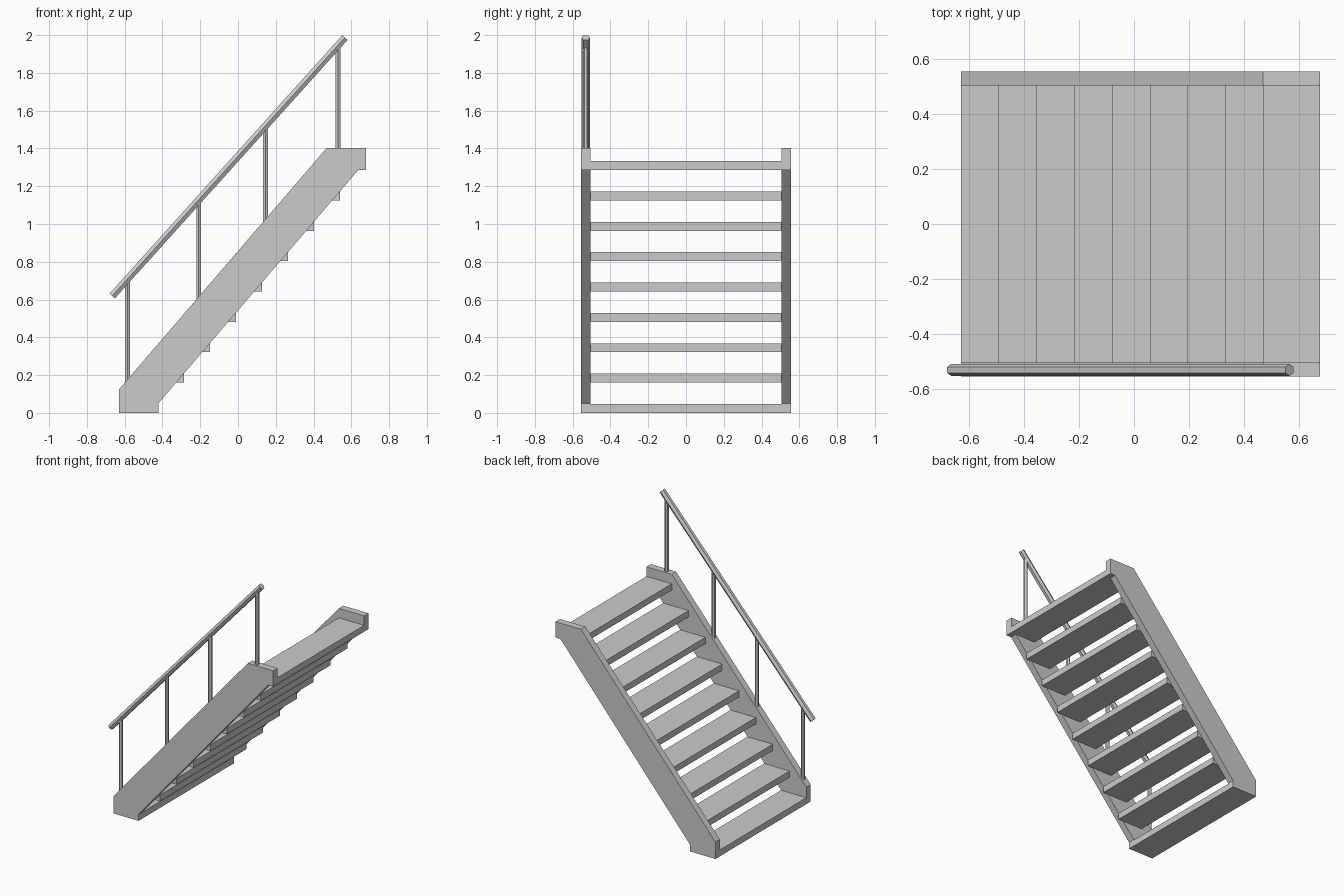
import bpy, bmesh, math
from mathutils import Vector, Matrix

if "Cube" in bpy.data.objects:
    bpy.data.objects.remove(bpy.data.objects["Cube"])


def finish(name, bm):
    bmesh.ops.recalc_face_normals(bm, faces=bm.faces)
    mesh = bpy.data.meshes.new(name)
    bm.to_mesh(mesh)
    bm.free()
    obj = bpy.data.objects.new(name, mesh)
    bpy.context.collection.objects.link(obj)
    return obj


def extrude_profile(name, points, y0, y1):
    """Extrude an xz outline from y0 to y1."""
    bm = bmesh.new()
    face = bm.faces.new([bm.verts.new((x, y0, z)) for x, z in points])
    new = bmesh.ops.extrude_face_region(bm, geom=[face])["geom"]
    verts = [g for g in new if isinstance(g, bmesh.types.BMVert)]
    bmesh.ops.translate(bm, verts=verts, vec=(0, y1 - y0, 0))
    return finish(name, bm)


def hex_bar(name, a, b, radius):
    """Six-sided bar between two points in an xz plane, corners toward +-y."""
    a, b = Vector(a), Vector(b)
    side = Vector((0, 1, 0))
    up = (b - a).normalized().cross(side)
    bm = bmesh.new()
    rings = []
    for p in (a, b):
        rings.append([bm.verts.new(p + radius * (math.cos(i * math.pi / 3) * side
                                                 + math.sin(i * math.pi / 3) * up))
                      for i in range(6)])
    for i in range(6):
        j = (i + 1) % 6
        bm.faces.new((rings[0][i], rings[0][j], rings[1][j], rings[1][i]))
    for ring in rings:
        bm.faces.new(ring)
    return finish(name, bm)


INNER, OUTER = 0.505, 0.556
RAIL_Y = -0.531

# Side stringers
outline = [(-0.63, 0), (-0.422, 0), (-0.422, 0.05), (0.637, 1.286),
           (0.677, 1.286), (0.677, 1.403), (0.47, 1.403), (-0.63, 0.125)]
for label, sign in (("front", -1), ("back", 1)):
    extrude_profile(label + "_stringer", outline, sign * INNER, sign * OUTER)

# Nine open treads
for i in range(9):
    x, z = -0.63 + i * 0.1375, i * 0.1607
    extrude_profile(f"tread_{i + 1}",
                    [(x, z), (x + 0.207, z), (x + 0.207, z + 0.047), (x, z + 0.047)],
                    -INNER, INNER)

# Sloping handrail
start, end = Vector((-0.666, RAIL_Y, 0.619)), Vector((0.566, RAIL_Y, 1.987))
hex_bar("handrail", start, end, 0.022)

# Upright posts, from the stringer top to the rail
slope = (end.z - start.z) / (end.x - start.x)
for i, x in enumerate((-0.585, -0.208, 0.146, 0.529)):
    foot = min(0.125 + (x + 0.63) * 1.162, 1.403) - 0.02
    top = start.z + (x - start.x) * slope
    hex_bar(f"post_{i + 1}", (x, RAIL_Y, foot), (x, RAIL_Y, top), 0.0145)
